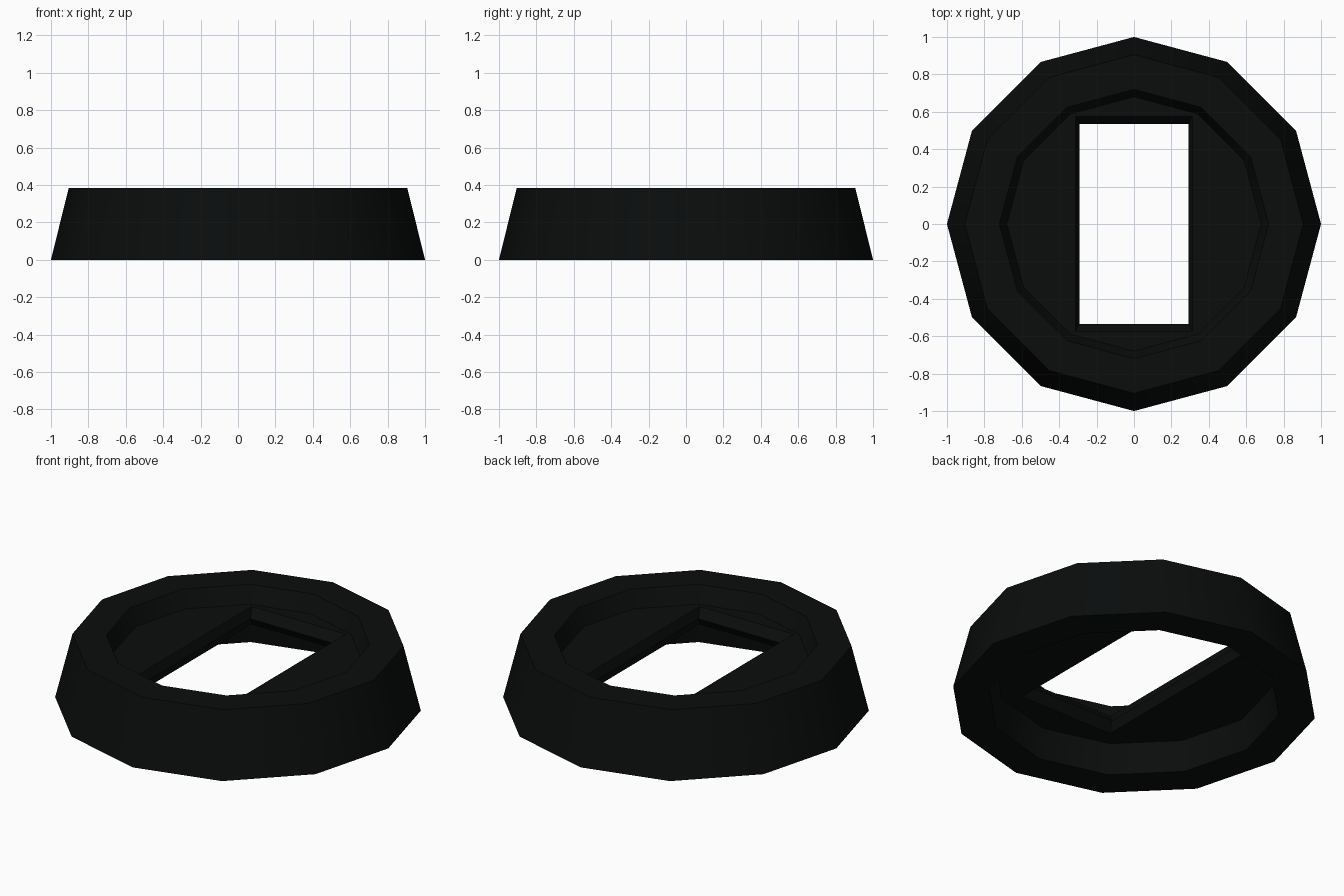
import bpy, bmesh, math

if "Cube" in bpy.data.objects:
    bpy.data.objects.remove(bpy.data.objects["Cube"])

SIDES = 12


def build(name, sections):
    """Loft matching point loops and cap both ends."""
    bm = bmesh.new()
    loops = [[bm.verts.new(p) for p in s] for s in sections]
    n = len(loops[0])
    for a, b in zip(loops, loops[1:]):
        for i in range(n):
            j = (i + 1) % n
            bm.faces.new((a[i], a[j], b[j], b[i]))
    bm.faces.new(loops[0])
    bm.faces.new(loops[-1])
    bmesh.ops.recalc_face_normals(bm, faces=bm.faces[:])
    me = bpy.data.meshes.new(name)
    bm.to_mesh(me)
    bm.free()
    ob = bpy.data.objects.new(name, me)
    bpy.context.collection.objects.link(ob)
    return ob


def ring(r, z):
    return [(r * math.cos(math.tau * i / SIDES), r * math.sin(math.tau * i / SIDES), z)
            for i in range(SIDES)]


def rect(x, y, z):
    return [(-x, -y, z), (x, -y, z), (x, y, z), (-x, y, z)]


# Tapered twelve-sided base, recessed above and below a thin central plate
profile = [(0.765, 0.175), (0.80, 0), (1.0, 0), (0.905, 0.385), (0.72, 0.385), (0.68, 0.283)]
base = build("socket_base", [ring(r, z) for r, z in profile])

# Rectangular slot, chamfered from both faces to a narrow waist
cutter = build("slot_cutter", [rect(0.314, 0.579, 0.17), rect(0.292, 0.535, 0.229),
                               rect(0.314, 0.579, 0.288)])
cutter.hide_render = True

mod = base.modifiers.new("slot", 'BOOLEAN')
mod.operation = 'DIFFERENCE'
mod.solver = 'EXACT'
mod.object = cutter
bpy.context.view_layer.objects.active = base
base.select_set(True)
bpy.ops.object.modifier_apply(modifier=mod.name)
bpy.data.objects.remove(cutter)

# Near-black finish
mat = bpy.data.materials.new("black_finish")
mat.diffuse_color = (0.0032, 0.004, 0.004, 1)
mat.use_nodes = True
mat.node_tree.nodes["Principled BSDF"].inputs["Base Color"].default_value = mat.diffuse_color
base.data.materials.clear()
base.data.materials.append(mat)
bpy.ops.object.shade_smooth_by_angle(angle=math.radians(35))
